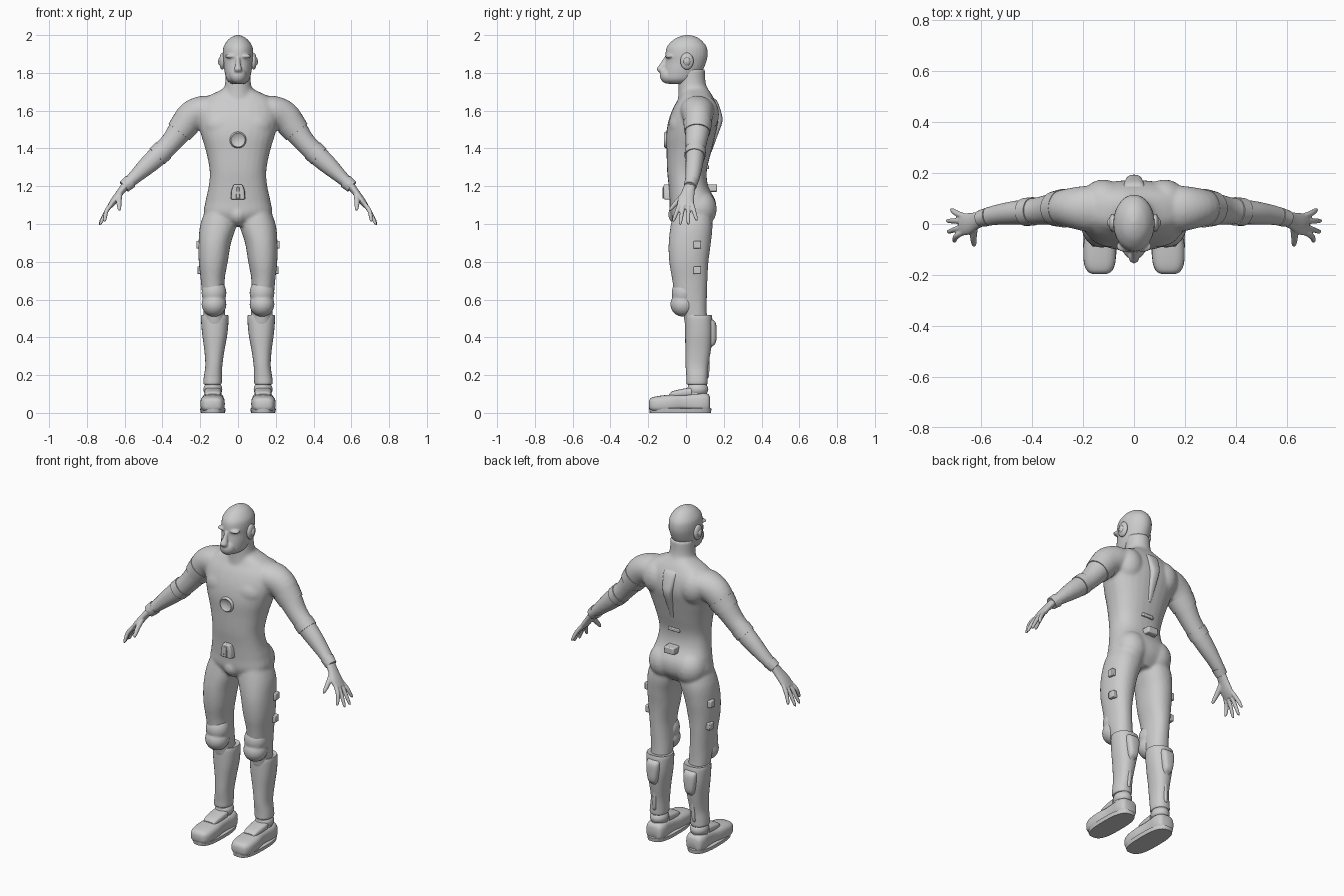
import bpy, bmesh, math
from mathutils import Vector

grey = bpy.data.materials.new("suit grey")
grey.diffuse_color = (0.6, 0.6, 0.6, 1)
X, Y, Z = Vector((1, 0, 0)), Vector((0, 1, 0)), Vector((0, 0, 1))


def curve(rows, steps):
    """Smooth (Catmull-Rom) interpolation through rows of numbers."""
    out = []
    for i in range(len(rows) - 1):
        a, b, c, d = (rows[max(0, min(len(rows) - 1, i + k))] for k in (-1, 0, 1, 2))
        for s in range(steps):
            t = s / steps
            out.append([0.5 * (2*q + (r-p)*t + (2*p-5*q+4*r-w)*t*t + (3*q-p-3*r+w)*t**3)
                        for p, q, r, w in zip(a, b, c, d)])
    return out + [list(rows[-1])]


def loft(bm, rows, plane="xy", power=2.0, n=28, steps=4, side=1):
    """Rows are (x, y, z, radius u, radius v); the ring lies in a plane or across the path."""
    pts = curve(rows, steps)
    rings = []
    for i, (x, y, z, ru, rv) in enumerate(pts):
        u, v = (X, Y) if plane == "xy" else (X, Z)
        if plane == "path":
            d = Vector(pts[min(i+1, len(pts)-1)][:3]) - Vector(pts[max(i-1, 0)][:3])
            u = Y.cross(d.normalized()).normalized()
            v = d.normalized().cross(u)
        ring = []
        for k in range(n):
            a = 2 * math.pi * k / n
            c, s = math.cos(a), math.sin(a)
            e = 2 / power
            p = Vector((x, y, z)) + u * (max(ru, .001) * math.copysign(abs(c)**e, c)) \
                + v * (max(rv, .001) * math.copysign(abs(s)**e, s))
            ring.append(bm.verts.new((p.x * side, p.y, p.z)))
        rings.append(ring)
    faces = [bm.faces.new(rings[0]), bm.faces.new(rings[-1][::-1])]
    for r, q in zip(rings, rings[1:]):
        faces += [bm.faces.new((r[k], q[k], q[(k+1) % n], r[(k+1) % n])) for k in range(n)]
    bmesh.ops.recalc_face_normals(bm, faces=faces)


def ball(bm, c, r, side=1):
    """Ellipsoid as a stack of rings."""
    rows = [(c[0], c[1], c[2] + r[2] * math.sin(t), r[0] * math.cos(t), r[1] * math.cos(t))
            for t in (math.pi * (k / 12 - .5) for k in range(13))]
    loft(bm, rows, steps=1, side=side)


def finish(name, bm, voxel=0, smooth=0, bevel=0):
    me = bpy.data.meshes.new(name)
    bm.to_mesh(me)
    bm.free()
    ob = bpy.data.objects.new(name, me)
    bpy.context.collection.objects.link(ob)
    me.materials.append(grey)
    if bevel:
        m = ob.modifiers.new("bevel", "BEVEL")
        m.width, m.segments = bevel, 2
    if voxel:
        m = ob.modifiers.new("fuse", "REMESH")
        m.mode, m.voxel_size, m.use_smooth_shade = "VOXEL", voxel, True
        m = ob.modifiers.new("soften", "SMOOTH")
        m.factor, m.iterations = .5, smooth
    else:
        bpy.ops.object.select_all(action="DESELECT")
        bpy.context.view_layer.objects.active = ob
        ob.select_set(True)
        bpy.ops.object.shade_smooth_by_angle(angle=math.radians(40))
    return ob


def plate(name, outline, y0, y1, bevel=.006):
    """Front or back plate: an (x, z) outline pulled from y0 to y1."""
    bm = bmesh.new()
    a = [bm.verts.new((x, y0, z)) for x, z in outline]
    b = [bm.verts.new((x * .85, y1, z)) for x, z in outline]
    bm.faces.new(a)
    bm.faces.new(b[::-1])
    for k in range(len(a)):
        j = (k + 1) % len(a)
        bm.faces.new((a[k], b[k], b[j], a[j]))
    bmesh.ops.recalc_face_normals(bm, faces=bm.faces)
    return finish(name, bm, bevel=bevel)


# Fused body: torso, neck, arms and legs
bm = bmesh.new()
loft(bm, [(0, .03, .99, .08, .08), (0, .035, 1.05, .175, .118), (0, .035, 1.12, .172, .122),
          (0, .013, 1.2, .155, .105), (0, .005, 1.28, .15, .105), (0, .015, 1.38, .168, .118),
          (0, .025, 1.47, .195, .13), (0, .04, 1.55, .215, .132), (0, .05, 1.62, .21, .115),
          (0, .055, 1.67, .17, .09), (0, .05, 1.71, .09, .07), (0, .04, 1.74, .05, .055)], power=2.4)
loft(bm, [(0, .045, 1.64, .10, .09), (0, .04, 1.7, .08, .08), (0, .032, 1.75, .068, .072),
          (0, .03, 1.82, .066, .07)])
for s in (1, -1):
    loft(bm, [(.10, .055, 1.61, .06, .08), (.18, .06, 1.60, .08, .09), (.25, .063, 1.565, .082, .078),
              (.305, .06, 1.495, .067, .066), (.36, .053, 1.425, .056, .056), (.42, .048, 1.365, .055, .05),
              (.48, .043, 1.31, .049, .046), (.55, .034, 1.245, .036, .039),
              (.605, .02, 1.195, .027, .035)], "path", side=s)
    ball(bm, (.12, .095, 1.58), (.085, .08, .10), s)     # shoulder blade
    ball(bm, (.085, -.02, 1.52), (.10, .072, .085), s)   # chest muscle
    ball(bm, (.085, .075, 1.08), (.09, .088, .10), s)    # buttock
    loft(bm, [(.085, .03, 1.10, .075, .09), (.103, .03, 1.0, .096, .11), (.123, .02, .9, .086, .112),
              (.131, .015, .8, .077, .104), (.134, .02, .71, .064, .094), (.13, .026, .62, .06, .085),
              (.126, .045, .54, .058, .065), (.123, .055, .46, .055, .06)], power=2.2, side=s)
ball(bm, (0, -.03, 1.05), (.055, .065, .06))             # crotch guard
finish("body", bm, .009, 5)

# Head with brow, nose, muzzle and jaw
bm = bmesh.new()
loft(bm, [(0, -.04, 1.742, .035, .05), (0, -.032, 1.765, .06, .085), (0, -.015, 1.81, .072, .102),
          (0, 0, 1.86, .078, .108), (0, .003, 1.9, .081, .112), (0, .004, 1.94, .076, .104),
          (0, .006, 1.975, .053, .073), (0, .008, 1.993, .027, .04), (0, .008, 2.001, .004, .006)])
ball(bm, (0, -.095, 1.787), (.045, .044, .045))
loft(bm, [(0, -.1, 1.885, .01, .014), (0, -.118, 1.85, .013, .018), (0, -.132, 1.82, .021, .023),
          (0, -.118, 1.8, .02, .02)])
for s in (1, -1):
    ball(bm, (.036, -.088, 1.888), (.034, .022, .011), s)
finish("head", bm, .005, 4)

for s, label in ((1, "left"), (-1, "right")):
    # Ear with raised rim
    bm = bmesh.new()
    ball(bm, (.083, .005, 1.862), (.016, .035, .045), s)
    ball(bm, (.086, .005, 1.86), (.02, .021, .026), s)
    finish(label + "_ear", bm)

    # Hand: palm, four fingers and thumb
    bm = bmesh.new()
    loft(bm, [(.595, .022, 1.205, .022, .03), (.622, .012, 1.17, .019, .034), (.655, 0, 1.125, .018, .043),
              (.68, -.003, 1.092, .013, .041)], "path", side=s)
    for y, tip, x, z in ((-.03, -.066, .705, 1.02), (-.01, -.03, .727, 1.004),
                         (.012, .012, .73, 1.004), (.03, .055, .715, 1.025)):
        loft(bm, [(.667, y, 1.11, .011, .012), (.697, (y + tip) / 2, 1.067, .0115, .0115),
                  (x, tip, z, .008, .008), (x + .002, tip, z - .006, .002, .002)],
             "path", n=12, side=s)
    loft(bm, [(.625, -.005, 1.16, .014, .016), (.63, -.045, 1.12, .014, .014),
              (.628, -.078, 1.083, .010, .010), (.626, -.085, 1.07, .003, .003)], "path", n=12, side=s)
    finish(label + "_hand", bm, .004, 2)

    # Arm cuffs: shoulder band, elbow cuff and wrist cuff
    for name, a, b, r0, r1 in (
            ("upper_arm_band", (.275, .062, 1.535), (.312, .06, 1.487), .078, .070),
            ("elbow_cuff", (.395, .05, 1.39), (.428, .047, 1.358), .058, .057),
            ("wrist_cuff", (.57, .029, 1.226), (.603, .021, 1.197), .038, .034)):
        bm = bmesh.new()
        loft(bm, [(*a, r0 - .008, r0 - .01), (*a, r0, r0 - .002), (*b, r1, r1 - .002),
                  (*b, r1 - .008, r1 - .01)], "path", steps=1, side=s)
        finish(label + "_" + name, bm)

    # Knee pad
    bm = bmesh.new()
    ball(bm, (.127, -.01, .635), (.066, .066, .075), s)
    ball(bm, (.127, -.015, .575), (.066, .068, .066), s)
    finish(label + "_knee_pad", bm, .006, 5)

    # Shin guard with calf ridge
    bm = bmesh.new()
    loft(bm, [(.123, .066, .515, .060, .060), (.123, .067, .51, .073, .071), (.123, .068, .42, .067, .073),
              (.125, .064, .33, .053, .067), (.128, .058, .25, .045, .06), (.133, .058, .19, .048, .056),
              (.135, .058, .155, .048, .055), (.135, .058, .15, .038, .045)], power=2.3, side=s)
    finish(label + "_shin_guard", bm)
    bm = bmesh.new()
    loft(bm, [(.123, .11, .5, .03, .015), (.123, .122, .48, .04, .034), (.123, .126, .43, .038, .036),
              (.123, .122, .37, .028, .035), (.124, .108, .33, .014, .02), (.13, .10, .2, .012, .022),
              (.132, .098, .18, .010, .01)], power=3, side=s)
    finish(label + "_calf_ridge", bm)

    # Ankle and shoe
    bm = bmesh.new()
    loft(bm, [(.133, .06, .08, .045, .052), (.133, .06, .17, .039, .05)], steps=1, side=s)
    ball(bm, (.133, .062, .125), (.05, .056, .042), s)
    finish(label + "_ankle", bm)
    bm = bmesh.new()
    loft(bm, [(.135, -.196, .045, .028, .018), (.135, -.185, .045, .048, .034), (.135, -.15, .046, .062, .043),
              (.134, -.08, .05, .064, .047), (.132, -.02, .055, .056, .045), (.132, .03, .055, .055, .05),
              (.132, .08, .055, .058, .054), (.132, .115, .053, .05, .048),
              (.132, .127, .05, .035, .035)], "xz", power=3, side=s)
    finish(label + "_shoe", bm)
    bm = bmesh.new()
    loft(bm, [(.133, -.03, .0, .064, .162), (.133, -.03, .022, .068, .165),
              (.133, -.03, .026, .062, .158)], power=2.8, steps=1, side=s)
    finish(label + "_sole", bm)
    bm = bmesh.new()
    loft(bm, [(.133, -.088, .092, .03, .008), (.133, -.07, .098, .04, .017), (.133, -.02, .105, .045, .022),
              (.133, .03, .11, .045, .025)], "xz", power=3, side=s)
    finish(label + "_shoe_tongue", bm)

    # Thigh pouches
    for k, (z, x) in enumerate(((.89, .203), (.755, .198))):
        bm = bmesh.new()
        bmesh.ops.create_cube(bm, size=1)
        for v in bm.verts:
            v.co = (s * (x + v.co.x * .035), .06 + v.co.y * .04, z + v.co.z * .042)
        finish(f"{label}_thigh_pouch_{k + 1}", bm, bevel=.005)

# Chest disc: raised rim around a dished centre
bm = bmesh.new()
loft(bm, [(0, -.08, 1.445, .044, .044), (0, -.108, 1.445, .044, .044), (0, -.117, 1.445, .037, .037),
          (0, -.113, 1.445, .031, .031), (0, -.107, 1.445, .015, .015), (0, -.106, 1.445, .002, .002)],
     "xz", steps=1)
finish("chest_disc", bm)

# Belt buckle, back clip and spine plates
plate("belt_buckle", [(-.042, 1.13), (.042, 1.13), (.038, 1.18), (.025, 1.21), (-.025, 1.21), (-.038, 1.18)],
      -.06, -.118)
plate("buckle_tab", [(-.012, 1.135), (.012, 1.135), (.008, 1.195), (-.008, 1.195)], -.1, -.124, .003)
plate("back_clip", [(-.04, 1.17), (.04, 1.17), (.036, 1.21), (-.036, 1.21)], .08, .165)
plate("lower_spine_plate", [(-.045, 1.29), (.045, 1.29), (.04, 1.31), (-.04, 1.31)], .08, .122, .004)
bm = bmesh.new()
loft(bm, [(0, .11, 1.67, .04, .03), (0, .125, 1.65, .045, .04), (0, .145, 1.59, .038, .042),
          (0, .15, 1.54, .03, .042), (0, .128, 1.46, .022, .036), (0, .11, 1.38, .014, .025)], power=3)
finish("spine_plate", bm)
